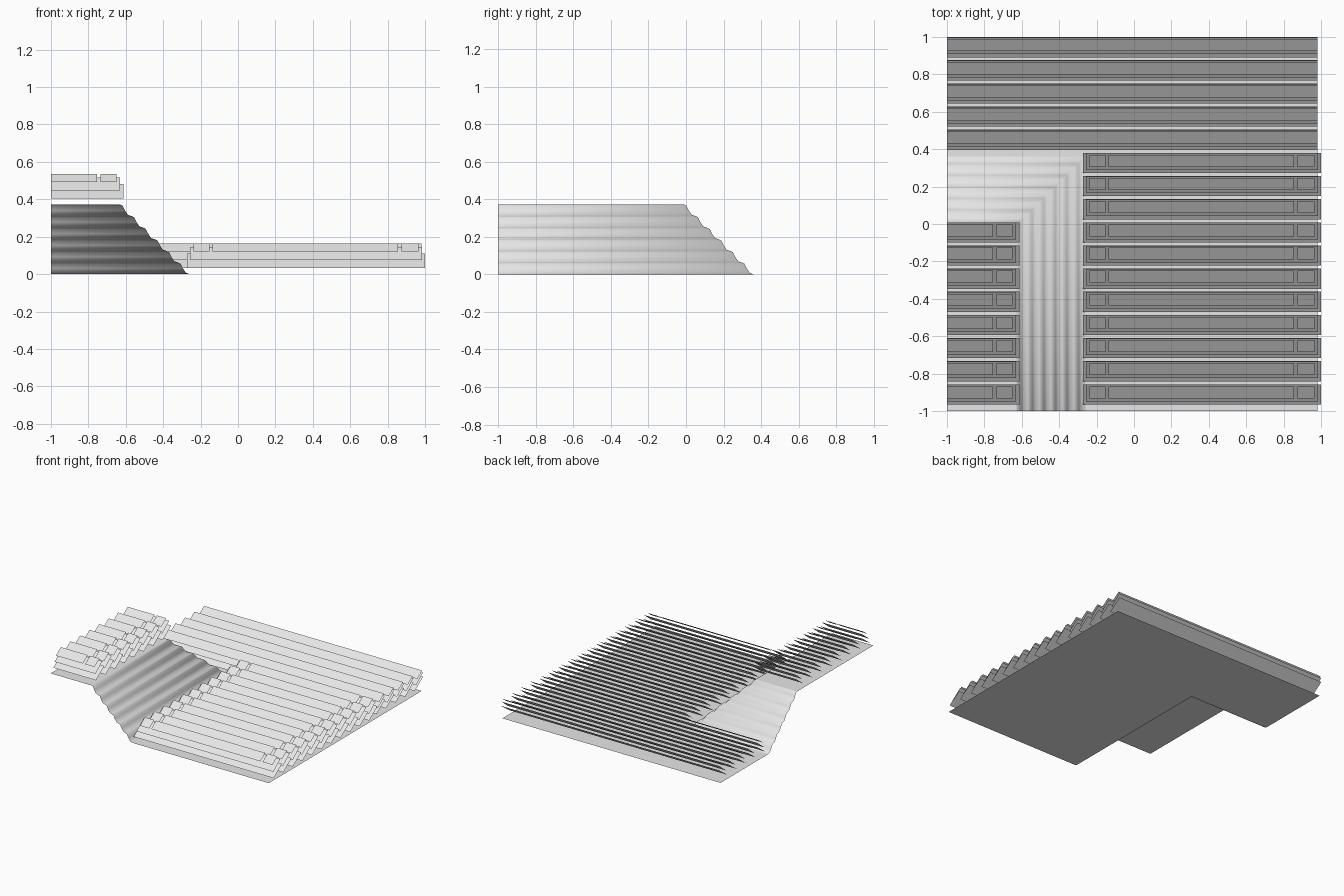
import bpy

if "Cube" in bpy.data.objects:
    bpy.data.objects.remove(bpy.data.objects["Cube"])

T = 1.98 / 16                     # tile size
X0, Y0 = -1.0, -1.0               # front left corner of the field
X_END, Y_END = 0.98, 0.98
HX, HY = X0 + 3 * T, Y0 + 8 * T   # plateau corner
H = 3 * T                         # plateau height

grey = bpy.data.materials.new("light_grey")
grey.diffuse_color = (0.8, 0.8, 0.8, 1)
grey.use_nodes = True
grey.node_tree.nodes["Principled BSDF"].inputs["Base Color"].default_value = grey.diffuse_color


def make(name, verts, faces, smooth=False):
    mesh = bpy.data.meshes.new(name)
    mesh.from_pydata(verts, [], faces)
    mesh.materials.append(grey)
    for p in mesh.polygons:
        p.use_smooth = smooth
    obj = bpy.data.objects.new(name, mesh)
    bpy.context.collection.objects.link(obj)
    return obj


def rect(x0, x1, y0, y1, z0, z1):
    """Rectangle whose back edge may sit higher than its front edge."""
    return [(x0, y0, z0), (x1, y0, z0), (x1, y1, z1), (x0, y1, z1)]


def make_rects(name, rects):
    verts = [v for r in rects for v in r]
    faces = [tuple(range(i, i + 4)) for i in range(0, len(verts), 4)]
    return make(name, verts, faces)


# flat ground around the hill, and the hill top
make_rects("ground", [
    rect(HX + H, X_END, Y0, HY + H, 0, 0),
    rect(X0, X_END, HY + H, Y_END, 0, 0),
])
make_rects("plateau", [rect(X0, HX, Y0, HY, H, H)])

# rippled bank: an S-shaped step repeated six times, swept round the corner
STEP = [(0, 0), (0.2, 0.1), (0.4, 0.5), (0.65, 0.88)]
profile = [((i + u) * H / 6, H - (i + d) * H / 6)
           for i in range(6) for u, d in STEP] + [(H, 0)]
verts, faces = [], []
for off, z in profile:
    verts += [(X0, HY + off, z), (HX + off, HY + off, z), (HX + off, Y0, z)]
for i in range(len(profile) - 1):
    a, b = 3 * i, 3 * i + 3
    for j in (0, 1):
        faces.append((a + j, b + j, b + j + 1, a + j + 1))
bank = make("bank", verts, faces, smooth=True)
if bank.data.polygons[0].normal.z < 0:
    bank.data.flip_normals()

# grass: three tilted sheets per row, given as (y0, y1, z0, z1) in the tile
LAYERS = [
    (0.035, 0.143, 0.033, 0.110),
    (0.052, 0.141, 0.075, 0.145),
    (0.068, 0.132, 0.120, 0.165),
]


def grass(name, rows, base, spans):
    """spans: for each layer, the x ranges it covers."""
    rects = []
    for k in rows:
        y = Y0 + k * T
        for (y0, y1, z0, z1), ranges in zip(LAYERS, spans):
            for x0, x1 in ranges:
                rects.append(rect(x0, x1, y + y0, y + y1, base + z0, base + z1))
    make_rects(name, rects)


grass("field_grass", range(11), 0, [
    [(-0.272, 1.0)],
    [(-0.257, 0.985)],
    [(-0.237, -0.152), (-0.135, 0.855), (0.875, 0.965)],
])
grass("plateau_grass", range(8), H, [
    [(X0, -0.613)],
    [(X0, -0.63)],
    [(X0, -0.755), (-0.735, -0.65)],
])
grass("back_grass", range(11, 16), 0, [[(X0, X_END)]] * 3)
